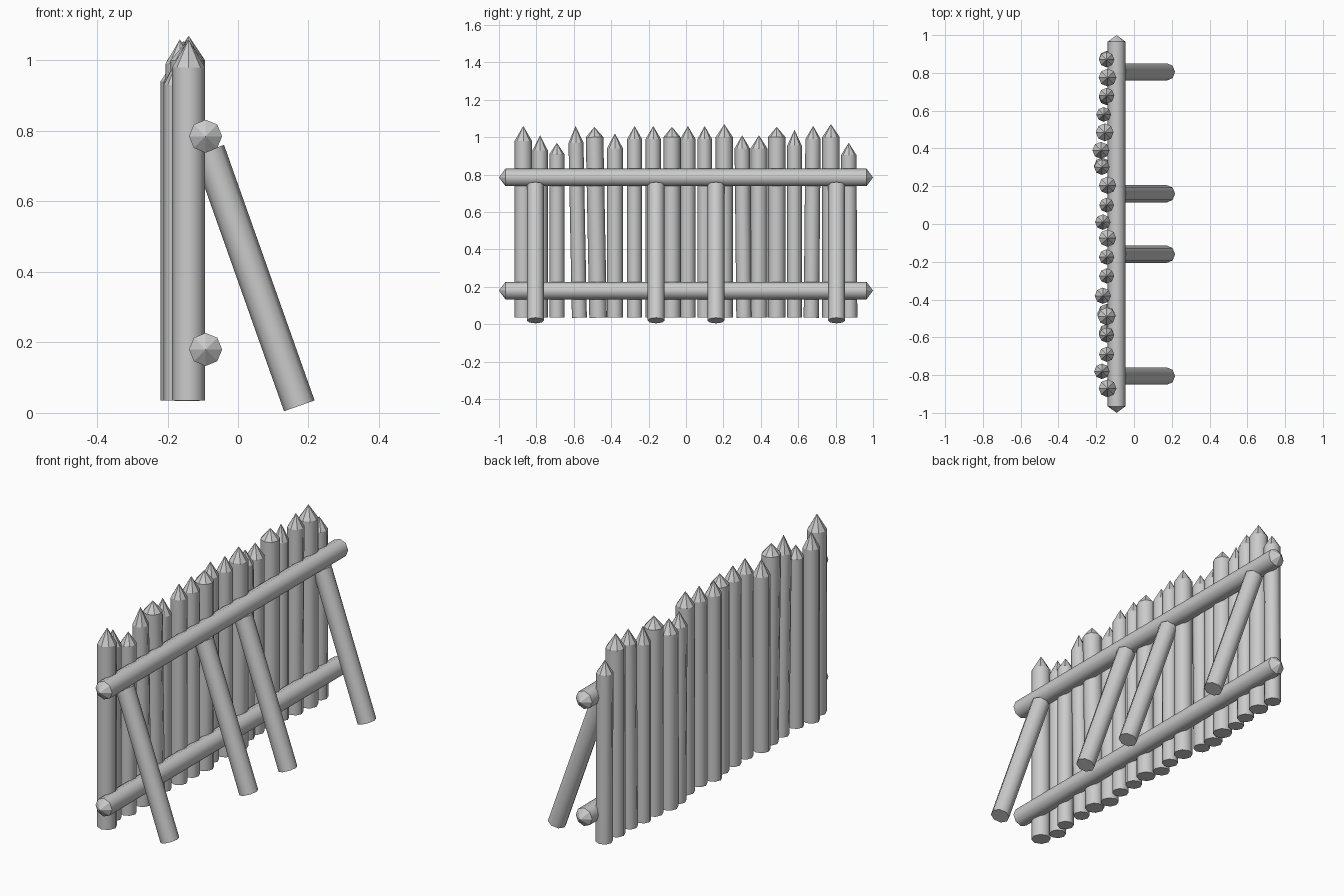
import bpy
import bmesh
import math
from mathutils import Vector

cube = bpy.data.objects.get("Cube")
if cube:
    bpy.data.objects.remove(cube)

GREY = (0.6, 0.6, 0.6, 1)
wood = bpy.data.materials.new("pale_grey_wood")
wood.diffuse_color = GREY
wood.use_nodes = True
wood.node_tree.nodes["Principled BSDF"].inputs["Base Color"].default_value = GREY
SIDES = 8


def log(name, start, end, radius, start_tip=0, end_tip=0):
    """Eight-sided log between two points; a tip length above 0 sharpens that end."""
    start, end = Vector(start), Vector(end)
    axis = (end - start).normalized()
    spin = axis.to_track_quat("Z", "Y")
    bm = bmesh.new()

    def ring(centre):
        angles = [2 * math.pi * i / SIDES for i in range(SIDES)]
        return [bm.verts.new(centre + spin @ Vector((radius * math.cos(a), radius * math.sin(a), 0)))
                for a in angles]

    low = ring(start + axis * start_tip)
    high = ring(end - axis * end_tip)
    for i in range(SIDES):
        j = (i + 1) % SIDES
        bm.faces.new((low[i], low[j], high[j], high[i])).smooth = True
    for loop, point, tip in ((low[::-1], start, start_tip), (high, end, end_tip)):
        if tip:
            apex = bm.verts.new(point)
            for i in range(SIDES):
                bm.faces.new((loop[i], loop[(i + 1) % SIDES], apex))
        else:
            bm.faces.new(loop)
    # Keep the rims crisp while the shaft stays smooth
    for edge in bm.edges:
        edge.smooth = all(face.smooth for face in edge.link_faces)
    mesh = bpy.data.meshes.new(name)
    bm.to_mesh(mesh)
    bm.free()
    mesh.materials.append(wood)
    obj = bpy.data.objects.new(name, mesh)
    bpy.context.collection.objects.link(obj)


# Upright stakes: x, y, tip height, tip length, radius, lean along y
STAKES = [
    (-.14, -.87, 1.06, .08, .047, 0), (-.17, -.78, 1.01, .08, .041, 0),
    (-.145, -.69, .97, .06, .04, 0), (-.145, -.59, 1.06, .09, .04, .02),
    (-.145, -.49, 1.055, .055, .047, .02), (-.165, -.38, 1.02, .08, .043, 0),
    (-.145, -.275, 1.06, .07, .04, 0), (-.145, -.175, 1.06, .07, .041, 0),
    (-.14, -.075, 1.055, .055, .046, 0), (-.165, .01, 1.06, .07, .041, 0),
    (-.145, .1, 1.06, .07, .039, 0), (-.14, .205, 1.07, .07, .046, 0),
    (-.17, .3, 1.01, .07, .041, .01), (-.175, .39, 1.01, .07, .045, 0),
    (-.155, .485, 1.055, .055, .047, 0), (-.16, .58, 1.04, .085, .039, 0),
    (-.145, .68, 1.06, .07, .041, -.01), (-.14, .775, 1.07, .07, .047, 0),
    (-.145, .87, .97, .065, .041, .005),
]
for number, (x, y, top, tip, radius, lean) in enumerate(STAKES, 1):
    log(f"stake_{number}", (x, y + lean, .035), (x, y, top), radius, end_tip=tip)

# Horizontal rails with pointed ends
for name, z in (("lower_rail", .18), ("upper_rail", .785)):
    log(name, (-.092, -1, z), (-.092, 1, z), .047, .035, .035)

# Slanted braces propping up the upper rail
for number, y in enumerate((-.805, -.16, .16, .805), 1):
    log(f"brace_{number}", (.174, y, .02), (-.083, y, .745), .046)
